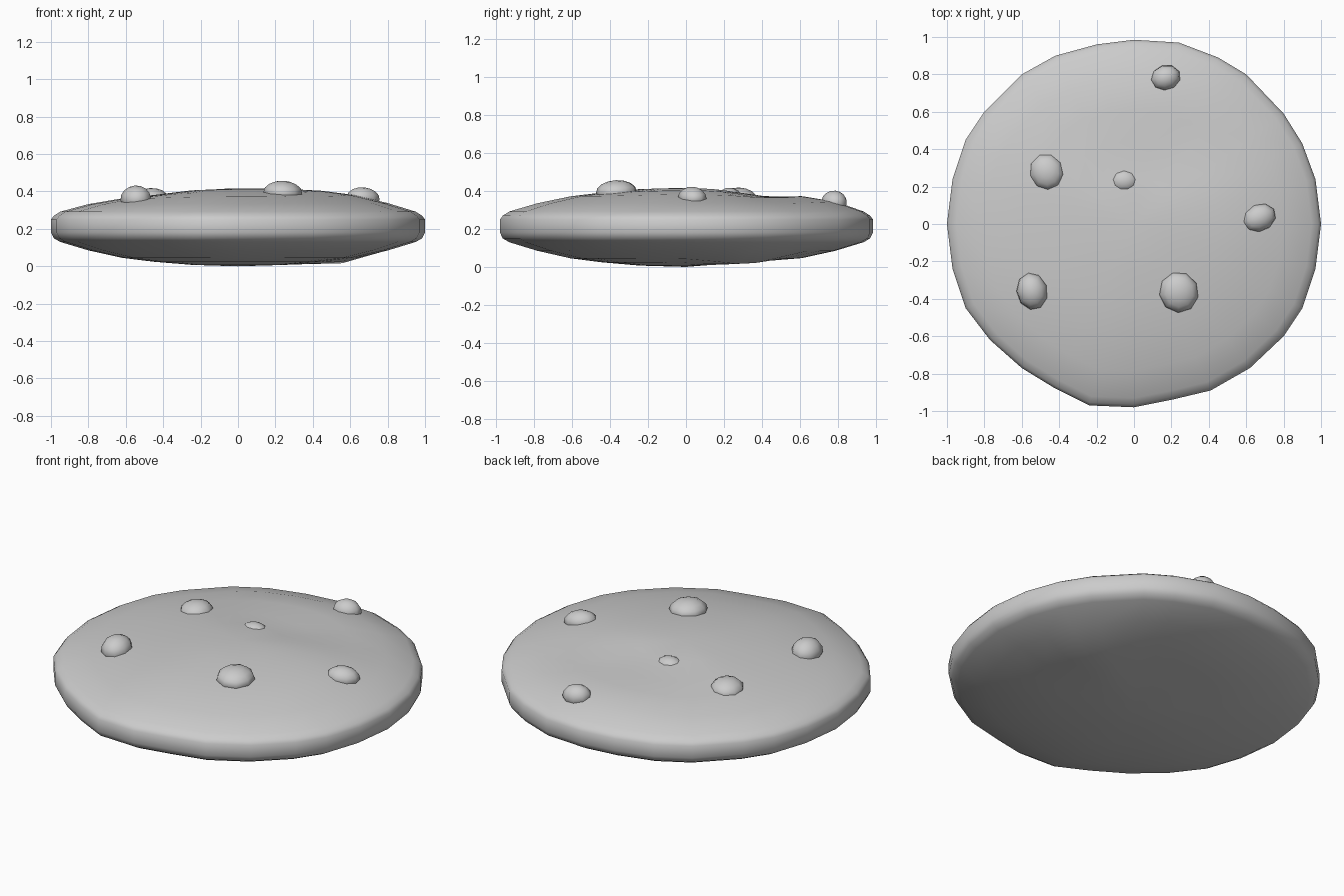
import bpy, bmesh
from math import sin, cos, pi, exp, hypot
from mathutils import Matrix, Vector

if "Cube" in bpy.data.objects:
    bpy.data.objects.remove(bpy.data.objects["Cube"])


def finish(bm, name):
    bmesh.ops.recalc_face_normals(bm, faces=bm.faces)
    for f in bm.faces:
        f.smooth = True
    me = bpy.data.meshes.new(name)
    bm.to_mesh(me)
    bm.free()
    ob = bpy.data.objects.new(name, me)
    bpy.context.collection.objects.link(ob)
    return ob


def bump(x, y, cx, cy, h, sx, sy):
    return h * exp(-((x - cx) / sx) ** 2 - ((y - cy) / sy) ** 2)


# Cookie outline seen from above, slightly uneven
outline = [(1, 0), (.97, .24), (.9, .43), (.8, .59), (.6, .8), (.45, .89), (.24, .97), (0, .985),
           (-.2, .96), (-.42, .9), (-.6, .8), (-.8, .6), (-.9, .45), (-.97, .24), (-1, 0),
           (-.97, -.24), (-.9, -.45), (-.77, -.62), (-.6, -.77), (-.42, -.88), (-.24, -.97),
           (0, -.98), (.2, -.94), (.41, -.89), (.62, -.77), (.8, -.6), (.9, -.45), (.97, -.24)]
# Cross-section from bottom to top: fraction of radius, height
profile = [(.25, .007), (.45, .024), (.62, .045), (.8, .085), (.95, .13), (.985, .15), (1, .18),
           (1, .25), (.985, .27), (.95, .292), (.8, .335), (.62, .372), (.45, .392), (.25, .41)]


def height(x, y, z):
    if z > .3:    # dips and swells on the top
        z += bump(x, y, .05, .38, -.028, .4, .16) + bump(x, y, .5, 0, .012, .25, .3)
        z += bump(x, y, -.5, -.1, -.012, .25, .5) + bump(x, y, .1, .75, .01, .4, .15)
    elif z < .12:  # uneven underside
        z += bump(x, y, .55, .3, -.03, .2, .2) + bump(x, y, 0, .3, .015, .3, .2)
    return z


# Cookie body
bm = bmesh.new()
rings = [[bm.verts.new((x * s, y * s, height(x * s, y * s, z))) for x, y in outline] for s, z in profile]
n = len(outline)
for a, b in zip(rings, rings[1:]):
    for i in range(n):
        j = (i + 1) % n
        bm.faces.new((a[i], a[j], b[j], b[i]))
for ring, z in ((rings[0], 0), (rings[-1], .417)):
    c = bm.verts.new((0, 0, z))
    for i in range(n):
        bm.faces.new((ring[i], ring[(i + 1) % n], c))
finish(bm, "cookie_body")

# Chips: x, y, half width, half depth, centre height, half height, turn
chips = [(.24, -.365, .105, .11, .395, .062, .3), (-.545, -.36, .083, .1, .36, .072, .2),
         (-.467, .278, .092, .1, .36, .058, .4), (-.053, .23, .073, .06, .375, .042, 0),
         (.67, .033, .092, .073, .365, .057, .4), (.17, .782, .08, .068, .34, .062, .3)]
for k, (x, y, rx, ry, z, rz, turn) in enumerate(chips):
    bm = bmesh.new()
    bmesh.ops.create_uvsphere(bm, u_segments=9, v_segments=8, radius=1)
    m = (Matrix.Translation((x, y, z)) @ Matrix.Rotation(-.12 * y, 4, 'X') @ Matrix.Rotation(.15 * x, 4, 'Y')
         @ Matrix.Rotation(turn, 4, 'Z') @ Matrix.Diagonal((rx, ry, rz, 1)))
    bmesh.ops.transform(bm, matrix=m, verts=bm.verts)
    finish(bm, f"chip_{k + 1}")
